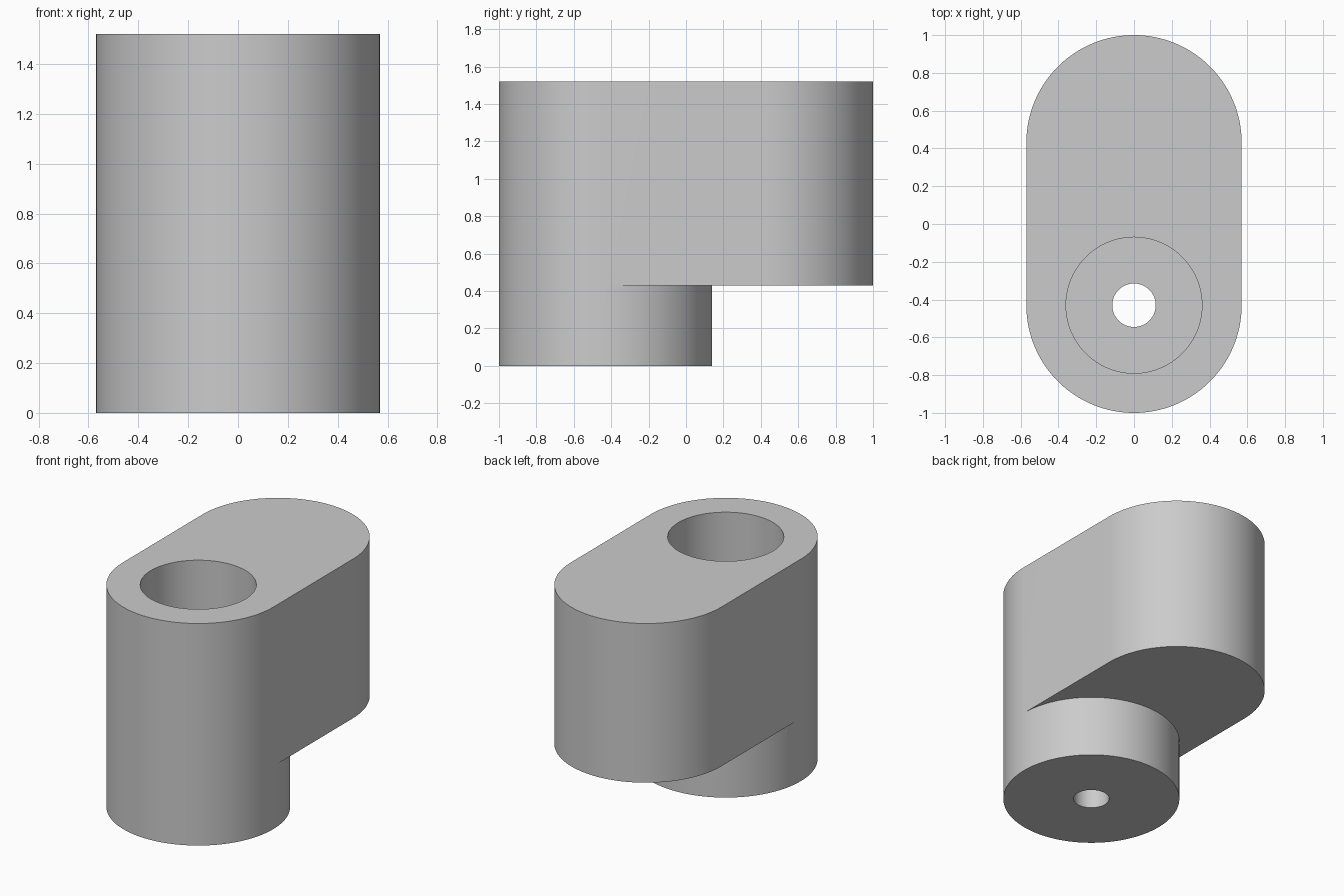
import bpy, bmesh, math

cube = bpy.data.objects.get("Cube")
if cube:
    bpy.data.objects.remove(cube, do_unlink=True)

R, BORE, HOLE = 0.57, 0.36, 0.115       # outer, counterbore and through-hole radii
STEP, TOP, FLOOR = 0.43, 1.52, 0.43     # arm underside, top, counterbore floor
AXIS = -0.43                            # y of the post axis
HALF = 64                               # segments per half circle


def ring(bm, radius, z, stretch=0.0):
    """Circle round the post axis; its back half may be shifted to make a slot shape."""
    verts = []
    for half in (0, 1):
        for i in range(HALF + 1):
            a = math.pi * (half + i / HALF)
            y = AXIS + radius * math.sin(a) + (stretch if half == 0 else 0)
            verts.append(bm.verts.new((radius * math.cos(a), y, z)))
    return verts


# Closed skin: post, overhanging rounded arm, counterbore, through hole
bm = bmesh.new()
reach = -2 * AXIS
rings = [
    ring(bm, HOLE, 0),
    ring(bm, R, 0),
    ring(bm, R, STEP),
    ring(bm, R, STEP, reach),
    ring(bm, R, TOP, reach),
    ring(bm, BORE, TOP),
    ring(bm, BORE, FLOOR),
    ring(bm, HOLE, FLOOR),
]
for a, b in zip(rings, rings[1:] + rings[:1]):
    for i in range(len(a)):
        j = (i + 1) % len(a)
        bm.faces.new((a[i], a[j], b[j], b[i]))
bmesh.ops.remove_doubles(bm, verts=bm.verts, dist=1e-5)
bmesh.ops.recalc_face_normals(bm, faces=bm.faces)

mesh = bpy.data.meshes.new("offset_arm_block")
bm.to_mesh(mesh)
bm.free()
block = bpy.data.objects.new("offset_arm_block", mesh)
bpy.context.collection.objects.link(block)

# Single plain grey
grey = bpy.data.materials.new("light_grey")
grey.use_nodes = True
colour = (0.6, 0.6, 0.6, 1)
grey.diffuse_color = colour
grey.node_tree.nodes["Principled BSDF"].inputs["Base Color"].default_value = colour
mesh.materials.append(grey)

# Smooth round walls, sharp rims
bpy.ops.object.select_all(action="DESELECT")
block.select_set(True)
bpy.context.view_layer.objects.active = block
bpy.ops.object.shade_smooth_by_angle(angle=math.radians(30))
